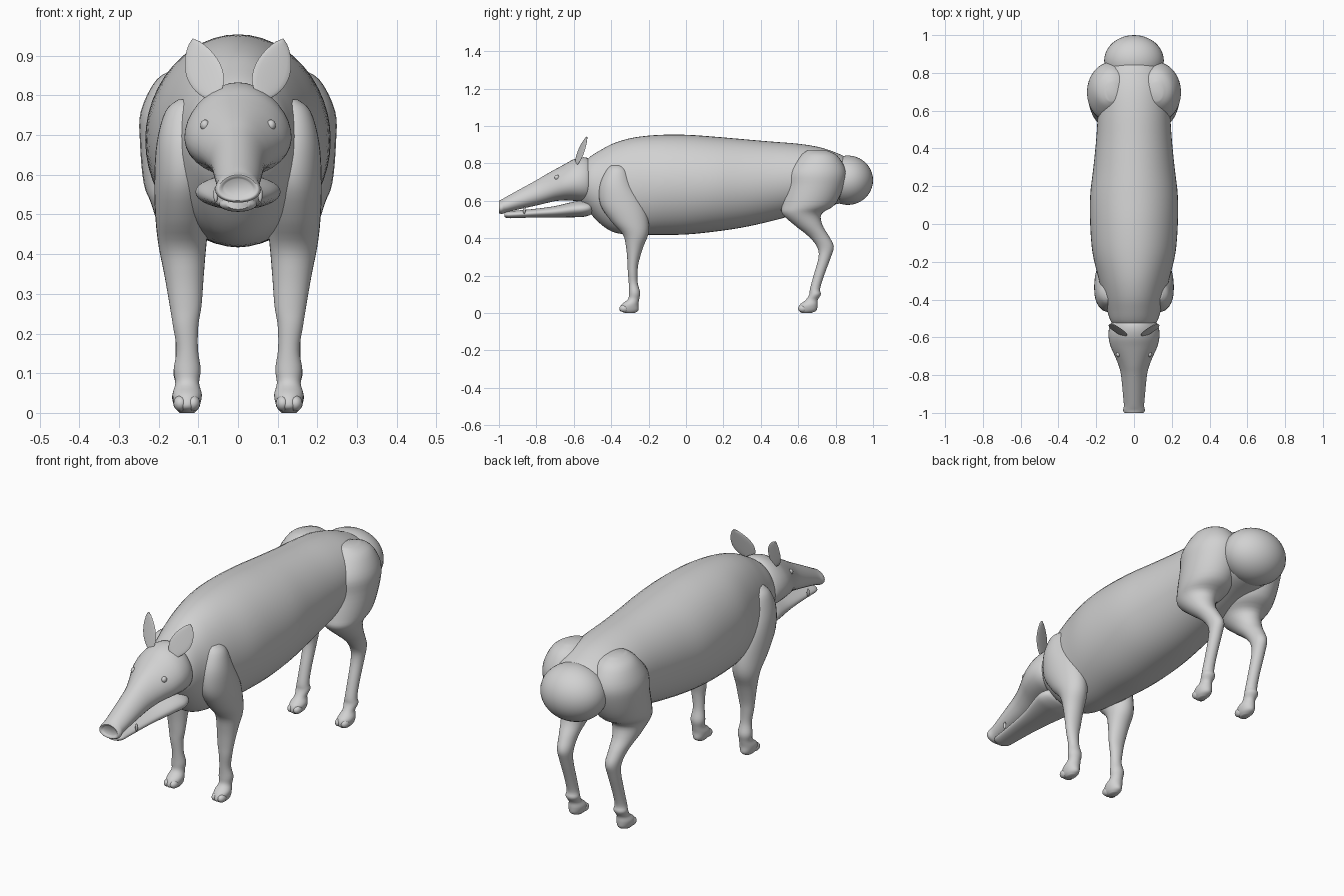
import bpy, bmesh, math
from mathutils import Vector, Matrix

if "Cube" in bpy.data.objects:
    bpy.data.objects.remove(bpy.data.objects["Cube"])

hide = bpy.data.materials.new("plain grey hide")
hide.diffuse_color = (0.64, 0.64, 0.64, 1)
hide.use_nodes = True
hide.node_tree.nodes["Principled BSDF"].inputs["Base Color"].default_value = hide.diffuse_color


def finish(name, bm, angle=50):
    bmesh.ops.recalc_face_normals(bm, faces=bm.faces)
    me = bpy.data.meshes.new(name)
    bm.to_mesh(me)
    bm.free()
    me.materials.append(hide)
    ob = bpy.data.objects.new(name, me)
    bpy.context.collection.objects.link(ob)
    bpy.ops.object.select_all(action='DESELECT')
    bpy.context.view_layer.objects.active = ob
    ob.select_set(True)
    bpy.ops.object.shade_smooth_by_angle(angle=math.radians(angle))
    return ob


def smooth_path(rows, steps=4):
    """Catmull-Rom interpolation of section rows."""
    rows = [Vector(r) for r in rows]
    pts = [rows[0]] + rows + [rows[-1]]
    out = []
    for i in range(1, len(pts) - 2):
        a, b, c, d = pts[i - 1:i + 3]
        for s in range(steps):
            t = s / steps
            out.append(0.5 * (2 * b + (c - a) * t + (2 * a - 5 * b + 4 * c - d) * t * t
                              + (3 * b - a - 3 * c + d) * t ** 3))
    return out + [rows[-1]]


def loft(name, rows, axis, egg=0.0, side=1, n=32):
    """Rows are x, y, z, half width, half depth; egg widens the underside."""
    bm = bmesh.new()
    rings = []
    for x, y, z, ra, rb in smooth_path(rows):
        ring = []
        for k in range(n):
            t = 2 * math.pi * k / n
            u = ra * math.cos(t) * (1 - egg * math.sin(t))
            v = rb * math.sin(t)
            p = (x + u, y, z + v) if axis == 'y' else (x + u, y + v, z)
            ring.append(bm.verts.new((p[0] * side, p[1], p[2])))
        rings.append(ring)
    for r, s in zip(rings, rings[1:]):
        for k in range(n):
            bm.faces.new((r[k], r[(k + 1) % n], s[(k + 1) % n], s[k]))
    bm.faces.new(rings[0])
    bm.faces.new(rings[-1])
    return finish(name, bm)


def ball(name, loc, radii, rot=None, seg=32):
    bm = bmesh.new()
    m = Matrix.Translation(loc) @ (rot or Matrix()) @ Matrix.Diagonal((*radii, 1))
    bmesh.ops.create_uvsphere(bm, u_segments=seg, v_segments=seg // 2, radius=1, matrix=m)
    return finish(name, bm)


def spans(rows):
    """Convert y, half width, top, bottom into loft rows."""
    return [(0, y, (t + b) / 2, w, (t - b) / 2) for y, w, t, b in rows]


# Barrel-shaped trunk and rump
loft("trunk", spans([
    (-.56, .08, .78, .58), (-.52, .12, .83, .54), (-.45, .145, .875, .47),
    (-.38, .165, .91, .43), (-.28, .19, .938, .418), (-.15, .22, .952, .418),
    (0, .232, .953, .42), (.15, .232, .943, .435), (.3, .215, .93, .457),
    (.45, .2, .917, .49), (.6, .19, .905, .53), (.72, .18, .885, .565),
    (.82, .155, .85, .585), (.88, .1, .82, .60)]), 'y', n=48)
ball("rump", (0, .865, .71), (.158, .135, .132), seg=40)

# Wedge head with wide cheeks and a dished snout end
loft("head", spans([
    (-.50, .05, .77, .63), (-.515, .11, .82, .60), (-.55, .13, .833, .595),
    (-.60, .133, .822, .60), (-.65, .122, .795, .602), (-.70, .10, .768, .598),
    (-.75, .08, .74, .587), (-.80, .068, .71, .575), (-.90, .058, .655, .553),
    (-.96, .053, .622, .538), (-.985, .057, .607, .53), (-1.0, .05, .60, .535),
    (-.993, .036, .59, .548)]), 'y', egg=.16)

# Lower jaw, broad at the hinge
loft("lower_jaw", spans([
    (-.50, .05, .575, .54), (-.51, .09, .595, .525), (-.55, .107, .60, .514),
    (-.60, .10, .595, .512), (-.70, .075, .572, .511), (-.80, .06, .558, .511),
    (-.90, .05, .548, .508), (-.95, .045, .544, .507), (-.97, .028, .537, .513)]), 'y')

hind_rows = [
    (.12, .70, .87, .03, .05), (.12, .71, .84, .085, .10), (.12, .70, .76, .125, .155),
    (.12, .69, .68, .127, .155), (.125, .655, .58, .113, .142), (.135, .62, .53, .085, .105),
    (.14, .655, .47, .06, .075), (.135, .71, .41, .042, .055), (.13, .745, .355, .035, .045),
    (.13, .742, .30, .03, .033), (.13, .71, .20, .027, .028), (.13, .69, .13, .028, .027),
    (.13, .69, .10, .033, .031), (.13, .672, .07, .027, .032), (.13, .655, .043, .036, .048),
    (.13, .65, .015, .03, .048), (.13, .645, 0, .017, .025)]
fore_rows = [
    (.13, -.37, .79, .02, .03), (.135, -.37, .76, .048, .058), (.135, -.37, .68, .07, .092),
    (.138, -.34, .58, .073, .118), (.14, -.30, .49, .068, .10), (.14, -.27, .42, .06, .068),
    (.136, -.275, .35, .05, .045), (.132, -.283, .27, .04, .03), (.132, -.285, .22, .032, .026),
    (.128, -.282, .16, .027, .024), (.128, -.275, .11, .034, .03), (.128, -.28, .075, .03, .03),
    (.128, -.30, .045, .037, .045), (.128, -.305, .015, .03, .05), (.128, -.30, 0, .018, .025)]


def ear(name, side):
    """Thin cupped leaf rising from the back of the head."""
    base, tip = Vector((.062, -.59, .79)), Vector((.113, -.53, .942))
    across = Vector((.92, .30, -.22)).normalized()
    back = (tip - base).cross(across).normalized()
    bm = bmesh.new()
    rings = []
    for i in range(17):
        t = i / 16
        w = .002 + .046 * math.sin(math.pi * t ** .85) ** .7 if 0 < t < 1 else .002
        w = max(w, .022 * (1 - 3 * t))
        mid = base.lerp(tip, t)
        ring = []
        for k in range(16):
            a = 2 * math.pi * k / 16
            p = mid + across * w * math.cos(a) + back * (.004 * math.sin(a))
            ring.append(bm.verts.new((p.x * side, p.y, p.z)))
        rings.append(ring)
    for r, s in zip(rings, rings[1:]):
        for k in range(16):
            bm.faces.new((r[k], r[(k + 1) % 16], s[(k + 1) % 16], s[k]))
    bm.faces.new(rings[0])
    bm.faces.new(rings[-1])
    finish(name, bm)


# Paired parts
for side, label in ((1, "left"), (-1, "right")):
    loft(f"hind_leg_{label}", hind_rows, 'z', side=side)
    loft(f"front_leg_{label}", fore_rows, 'z', side=side)
    ear(f"ear_{label}", side)
    ball(f"eye_{label}", (.083 * side, -.69, .725), (.012, .014, .014), seg=16)
    ball(f"tusk_{label}", (.056 * side, -.865, .55), (.006, .007, .02), seg=12)
    # Split toes on each foot
    for part, y in (("front", -.33), ("hind", .625)):
        for k, dx in enumerate((-.016, .016)):
            ball(f"{part}_toe_{label}_{k + 1}", ((.129 + dx) * side, y, .024),
                 (.018, .026, .02), seg=16)
